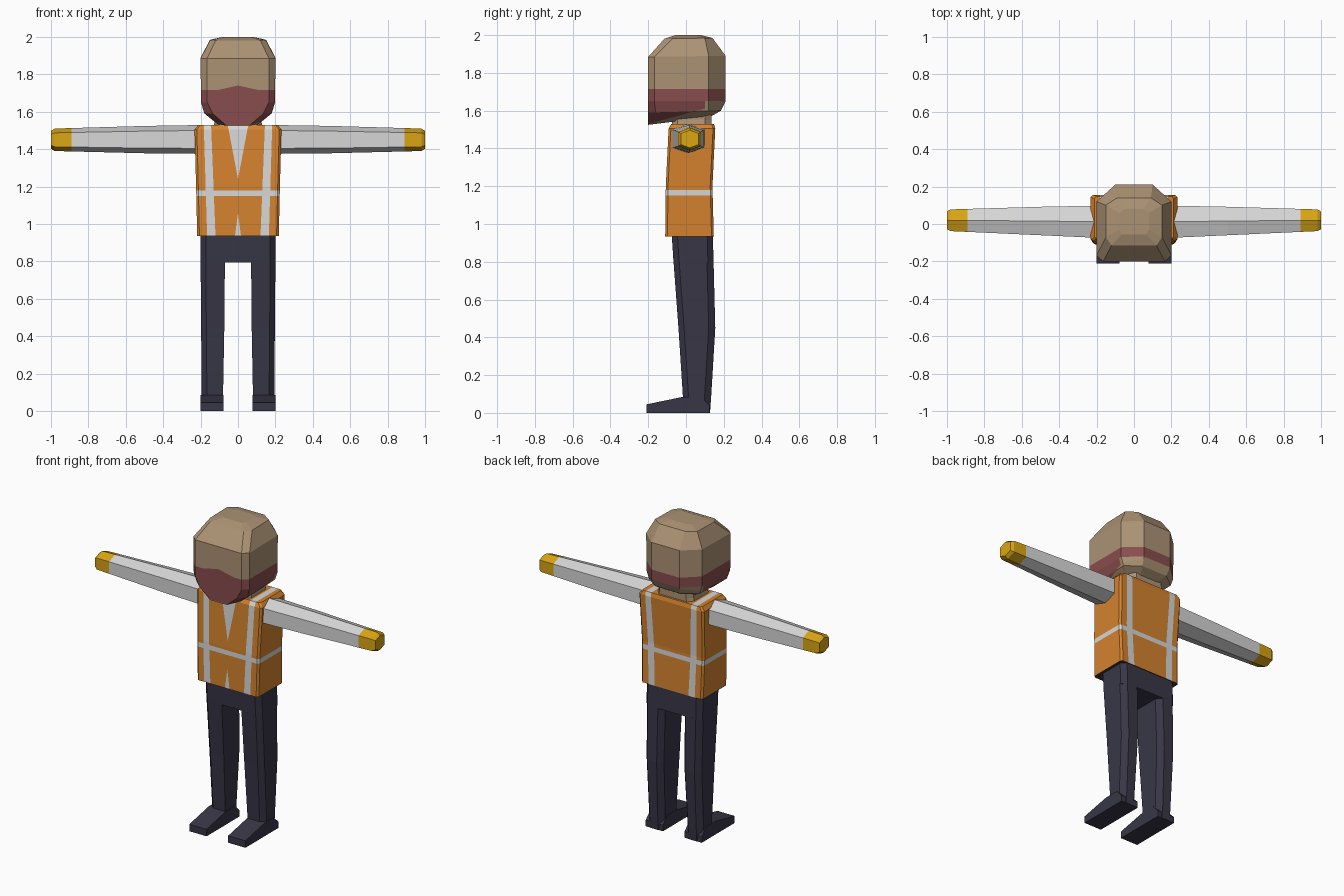
import bpy, bmesh
from mathutils import Vector

if "Cube" in bpy.data.objects:
    bpy.data.objects.remove(bpy.data.objects["Cube"])


def mat(name, rgb):
    m = bpy.data.materials.new(name)
    m.diffuse_color = (*rgb, 1)
    m.use_nodes = True
    m.node_tree.nodes["Principled BSDF"].inputs["Base Color"].default_value = m.diffuse_color
    return m


SKIN = mat("beige skin", (0.41, 0.29, 0.175))
RED = mat("dull red cloth", (0.25, 0.075, 0.075))
ORANGE = mat("safety orange", (0.66, 0.225, 0.027))
GREY = mat("light grey", (0.68, 0.68, 0.68))
YELLOW = mat("glove yellow", (0.70, 0.38, 0.007))
NAVY = mat("dark navy", (0.040, 0.037, 0.062))


def loft(rings):
    """Skin a list of equal-length point rings and cap both ends."""
    bm = bmesh.new()
    vs = [[bm.verts.new(p) for p in r] for r in rings]
    n = len(rings[0])
    for a, b in zip(vs, vs[1:]):
        for i in range(n):
            j = (i + 1) % n
            bm.faces.new((a[i], a[j], b[j], b[i]))
    bm.faces.new(vs[0])
    bm.faces.new(vs[-1])
    bmesh.ops.recalc_face_normals(bm, faces=bm.faces)
    return bm


def cut(bm, co, no, test=lambda f: True):
    """Score the surface along a plane, only on faces that pass the test."""
    bm.normal_update()
    faces = [f for f in bm.faces if test(f)]
    geom = set(faces)
    for f in faces:
        geom.update(f.edges)
        geom.update(f.verts)
    bmesh.ops.bisect_plane(bm, geom=list(geom), plane_co=co, plane_no=no, dist=1e-5)


def finish(bm, name, mats, rule=lambda f: 0):
    bm.normal_update()
    for f in bm.faces:
        f.material_index = int(rule(f))
    me = bpy.data.meshes.new(name)
    bm.to_mesh(me)
    bm.free()
    for m in mats:
        me.materials.append(m)
    ob = bpy.data.objects.new(name, me)
    bpy.context.collection.objects.link(ob)
    return ob


def ring(zf, zb, fw, yf, w, y1, y2, bw, yb):
    """Eight-sided symmetric section; height runs from zf at front to zb at back."""
    half = [(fw, yf), (w, y1), (w, y2), (bw, yb)]
    pts = half + [(-x, y) for x, y in reversed(half)]
    return [(x, y, zf + (zb - zf) * (y - yf) / (yb - yf)) for x, y in pts]


def is_front(f):
    return f.normal.y < -0.6


# Head with the face covering painted on
head = loft([ring(*r) for r in (
    (1.525, 1.565, .06, -.20, .11, -.13, .08, .06, .125),
    (1.59, 1.60, .135, -.20, .18, -.16, .12, .09, .185),
    (1.65, 1.65, .165, -.20, .198, -.168, .12, .10, .21),
    (1.885, 1.89, .165, -.20, .20, -.168, .12, .10, .21),
    (1.98, 1.985, .12, -.115, .15, -.07, .10, .09, .14),
    (2.0, 2.0, .065, -.055, .08, -.03, .06, .05, .08))])
PEAK, EDGE, SLOPE = 1.74, 1.715, 0.22
cut(head, (0, 0, EDGE), (0, 0, 1))
cut(head, (0, 0.1, 0), (0, 1, 0), lambda f: f.calc_center_median().z < 1.66)
cut(head, (0, -0.2, 1.53), (0, -0.27, 1), lambda f: f.calc_center_median().z < 1.66)
for s in (-1, 1):
    cut(head, (0, 0, PEAK), (s * SLOPE, 0, 1),
        lambda f: is_front(f) and 1.70 < f.calc_center_median().z < 1.85)


def head_rule(f):
    c = f.calc_center_median()
    if c.z > EDGE:
        return is_front(f) and c.z < PEAK - SLOPE * abs(c.x)
    if c.z > 1.65:
        return True
    return c.y < 0.1 and c.z > 1.53 + 0.27 * (c.y + 0.2)


finish(head, "head", [SKIN, RED], head_rule)

# Neck
finish(loft([ring(z, z, w - .03, -.075, w, -.045, .10, w - .03, .135)
             for z, w in ((1.48, .14), (1.55, .125), (1.62, .12))]), "neck", [SKIN])

# Vest with reflective bands and the shirt showing in the collar opening
vest = loft([ring(z, z, w - .012, yf, w, yf + .012, yb - .012, w - .012, yb)
             for z, w, yf, yb in ((.935, .218, -.11, .147), (1.2, .224, -.107, .14),
                                  (1.505, .232, -.092, .155), (1.53, .212, -.078, .148))])


def inner(z):
    return .12 + .04 * (z - .935)


def outer(z):
    return .165 + .03 * (z - .935)


for z in (1.15, 1.18):
    cut(vest, (0, 0, z), (0, 0, 1))
cut(vest, (0, 0, 0), (1, 0, 0), is_front)
for s in (-1, 1):
    cut(vest, (s * inner(.935), 0, .935), (s, 0, -.04))
    cut(vest, (s * outer(.935), 0, .935), (s, 0, -.03))
    cut(vest, (0, 0, 1.24), (s, 0, -.19),
        lambda f: is_front(f) and f.calc_center_median().z > 1.18)
    cut(vest, (0, 0, 1.06), (s, 0, .13),
        lambda f: is_front(f) and f.calc_center_median().z < 1.15)


def vest_rule(f):
    c = f.calc_center_median()
    x = abs(c.x)
    if f.normal.z < -0.9:
        return 2
    if 1.15 < c.z < 1.18 or inner(c.z) < x < outer(c.z):
        return 1
    opening = x < .19 * (c.z - 1.24) or x < .13 * (1.06 - c.z)
    return 1 if is_front(f) and opening else 0


finish(vest, "vest", [ORANGE, GREY, NAVY], vest_rule)

# Hips
finish(loft([ring(z, z, .172, yf, .2, yf + .03, yb - .03, .172, yb)
             for z, yf, yb in ((.795, -.066, .146), (.95, -.076, .142))]), "hips", [NAVY])

HEX = ((0, 1), (1, .62), (1, -.62), (0, -1), (-1, -.62), (-1, .62))
for s, side in ((-1, "right"), (1, "left")):
    # Tapering six-sided sleeve ending in a glove
    arm = loft([[(s * x, cy + a * ry, cz + b * rz) for a, b in HEX]
                for x, cy, cz, ry, rz in ((.19, .012, 1.452, .086, .077),
                                          (.50, .016, 1.451, .076, .073),
                                          (.98, .02, 1.45, .058, .060),
                                          (1.0, .02, 1.45, .047, .047))])
    cut(arm, (s * .89, 0, 0), (1, 0, 0))
    finish(arm, side + "_arm", [GREY, YELLOW],
           lambda f: abs(f.calc_center_median().x) > .89)

    # Trouser leg with chamfered corners
    leg = loft([[(s * x, y, z) for x, y in (
        (xi, yf), (xo - .028, yf), (xo, yf + .03), (xo, yb - .035),
        (xo - .028, yb), (xi + .028, yb), (xi, yb - .035))]
        for z, xi, xo, yf, yb in ((.80, .07, .2, -.066, .146), (.45, .073, .197, -.04, .155),
                                  (.08, .08, .194, -.016, .133), (.0, .08, .194, -.012, .127))])
    finish(leg, side + "_leg", [NAVY])

    # Wedge shaped foot
    profile = ((-.21, 0), (-.21, .045), (-.016, .085), (.08, .085), (.125, .04), (.125, 0))
    foot = loft([[(s * x, y, z) for y, z in profile] for x in (.077, .2)])
    finish(foot, side + "_foot", [NAVY])
